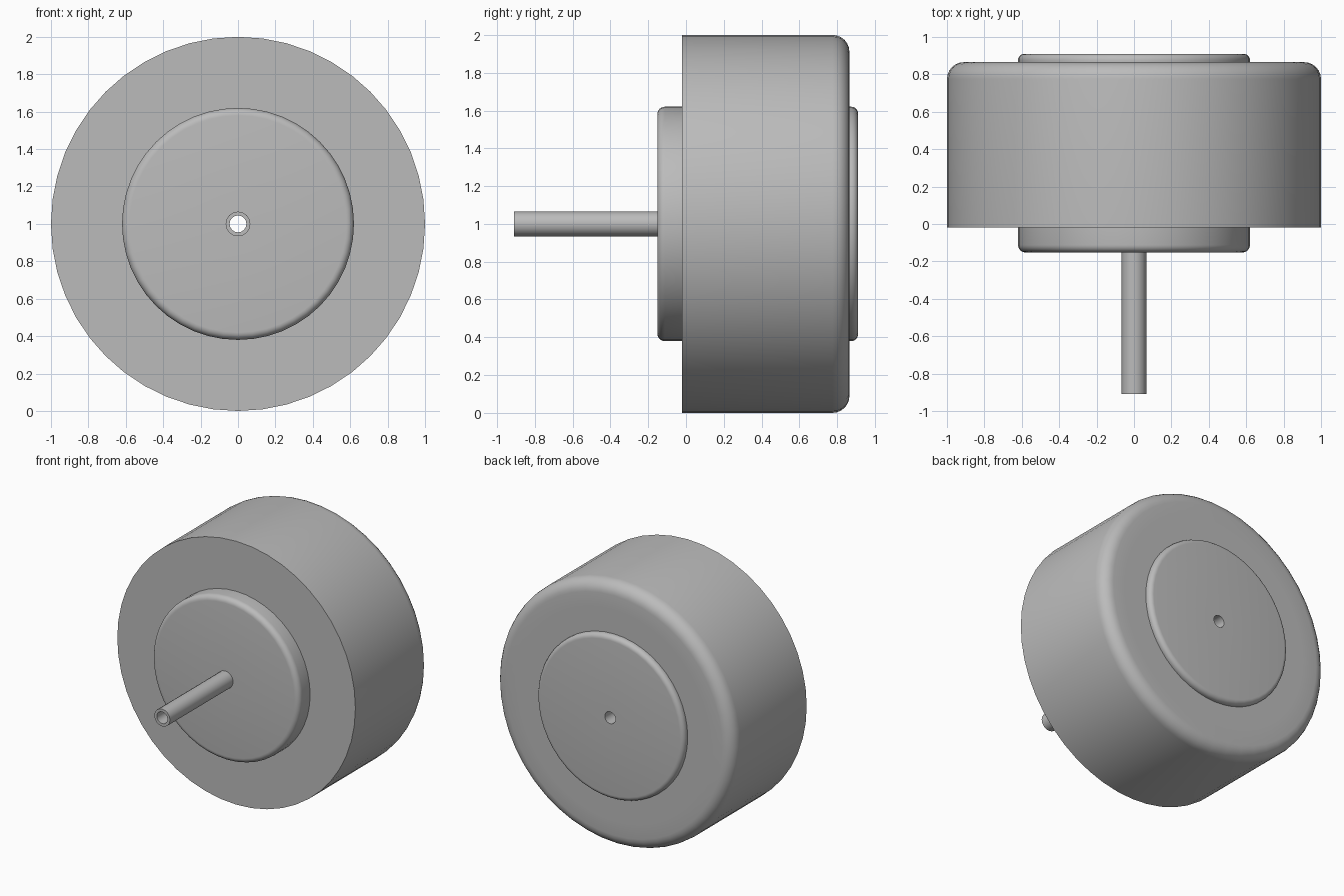
import bpy, bmesh
from math import sin, cos, pi, radians

cube = bpy.data.objects.get("Cube")
if cube:
    bpy.data.objects.remove(cube, do_unlink=True)

grey = bpy.data.materials.new("metal_grey")
grey.use_nodes = True
colour = (0.5, 0.5, 0.5, 1)
grey.diffuse_color = colour
grey.node_tree.nodes["Principled BSDF"].inputs["Base Color"].default_value = colour

AXIS_HEIGHT = 1.0
FRONT, BACK = -0.02, 0.865        # casing end faces
BORE = 0.045


def rounded(radius, y, fillet, start, steps=6):
    """Quarter-round corner at (radius, y); start is 'front' or 'back'."""
    side = -1 if start == "front" else 1
    arc = [(radius - fillet + fillet * sin(a), y - side * fillet + side * fillet * cos(a))
           for a in (i * pi / 2 / steps for i in range(steps + 1))]
    return arc if start == "front" else arc[::-1]


def lathe(name, profile, sides):
    """Spin a closed (radius, y) profile about the horizontal axis."""
    bm = bmesh.new()
    rings = []
    for i in range(sides):
        a = 2 * pi * i / sides
        rings.append([bm.verts.new((r * cos(a), y, AXIS_HEIGHT + r * sin(a))) for r, y in profile])
    n = len(profile)
    for i in range(sides):
        here, after = rings[i], rings[(i + 1) % sides]
        for j in range(n):
            k = (j + 1) % n
            bm.faces.new((here[j], here[k], after[k], after[j]))
    bmesh.ops.recalc_face_normals(bm, faces=bm.faces)
    mesh = bpy.data.meshes.new(name)
    bm.to_mesh(mesh)
    bm.free()
    mesh.materials.append(grey)
    obj = bpy.data.objects.new(name, mesh)
    bpy.context.collection.objects.link(obj)
    bpy.ops.object.select_all(action="DESELECT")
    obj.select_set(True)
    bpy.context.view_layer.objects.active = obj
    bpy.ops.object.shade_smooth_by_angle(angle=radians(30))
    return obj


# Outer casing ring with a rounded back rim
lathe("outer_ring",
      [(0.8, FRONT), (1.0, FRONT)] + rounded(1.0, BACK, 0.09, "back") + [(0.8, BACK)], 48)

# Core filling the ring, with a raised round boss on each end
lathe("core",
      [(BORE, -0.152)] + rounded(0.62, -0.152, 0.04, "front")
      + [(0.62, FRONT), (0.8, FRONT), (0.8, BACK), (0.62, BACK)]
      + rounded(0.62, 0.91, 0.035, "back") + [(BORE, 0.91)], 48)

# Hollow shaft
lathe("shaft", [(BORE, -0.91), (0.066, -0.91), (0.066, 0.0), (BORE, 0.0)], 16)
